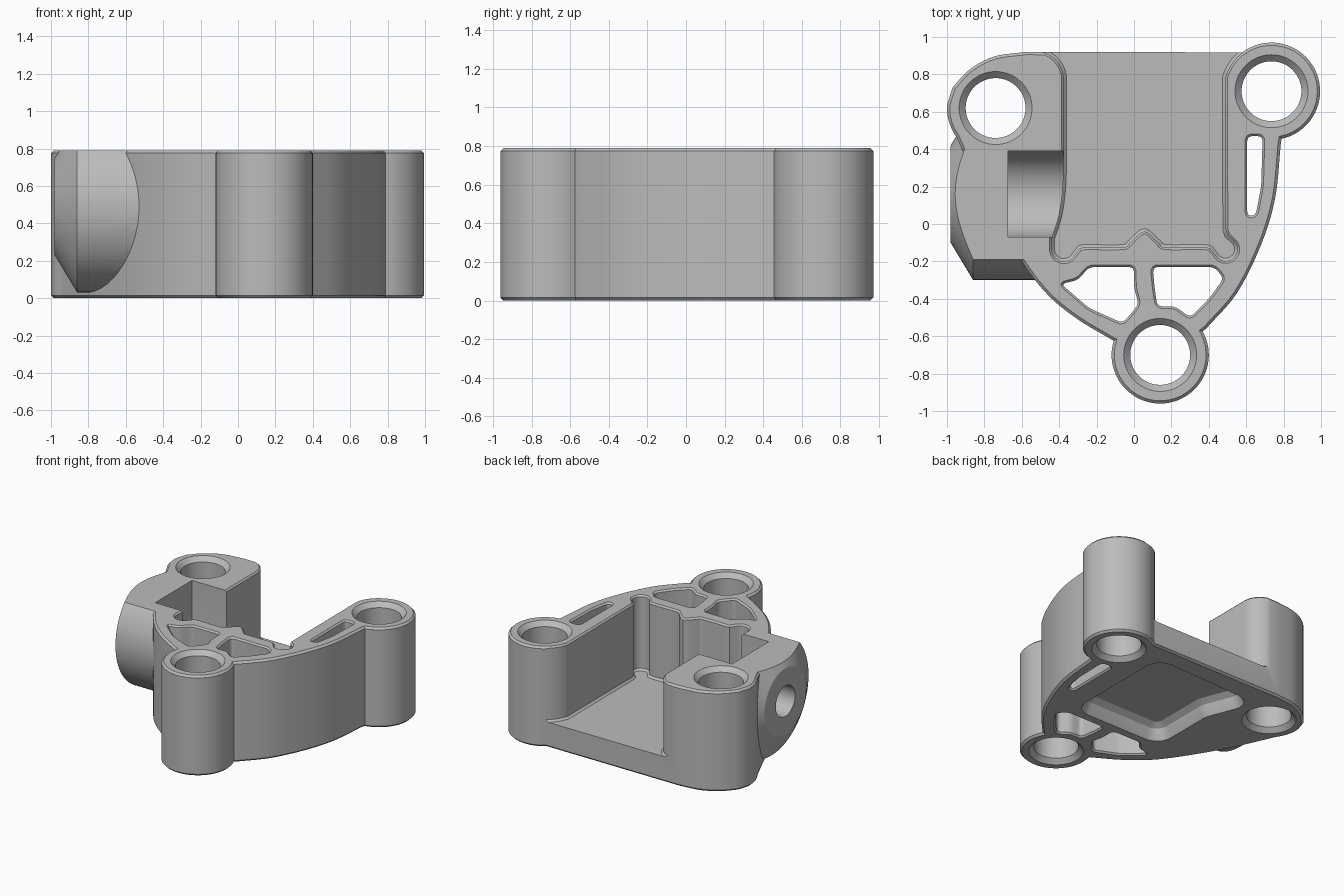
import bpy, bmesh
from math import sin, cos, radians
from mathutils import Vector, Matrix

cube = bpy.data.objects.get("Cube")
if cube:
    bpy.data.objects.remove(cube, do_unlink=True)

grey = bpy.data.materials.new("plain grey")
grey.use_nodes = True
COLOUR = (0.5, 0.5, 0.5, 1)
grey.diffuse_color = COLOUR
grey.node_tree.nodes["Principled BSDF"].inputs["Base Color"].default_value = COLOUR

TOP = 0.79
FLOOR = 0.2
POST_R = 0.26
POST_BACK_RIGHT = (-0.74, 0.62)
POST_BACK_LEFT = (0.735, 0.71)
POST_FRONT = (0.14, -0.70)
AXIS = (0.16, 0.49)                      # sideways bore axis as (y, z)
ALONG_X = Matrix(((0, 0, 1, 0), (1, 0, 0, 0), (0, 1, 0, 0), (0, 0, 0, 1)))


def arc(centre, r, a0, a1, n=16):
    steps = [radians(a0 + (a1 - a0) * i / n) for i in range(n + 1)]
    return [(centre[0] + r * cos(a), centre[1] + r * sin(a)) for a in steps]


def circle(centre, r, n=64):
    return arc(centre, r, 0, 360, n)[:-1]


def curve(points, n=5):
    """Smooth path through the points."""
    p = [Vector(q) for q in points]
    p = [2 * p[0] - p[1]] + p + [2 * p[-1] - p[-2]]
    out = []
    for a, b, c, d in zip(p, p[1:], p[2:], p[3:]):
        for i in range(n):
            t = i / n
            out.append(tuple(0.5 * (2 * b + (c - a) * t + (2 * a - 5 * b + 4 * c - d) * t * t
                                    + (3 * b - a - 3 * c + d) * t ** 3)))
    return out + [tuple(p[-2])]


def rounded(points, r=0.03, n=4):
    """Closed polygon with its corners rounded off."""
    p = [Vector(q) for q in points]
    out = []
    for i, b in enumerate(p):
        a, c = p[i - 1], p[(i + 1) % len(p)]
        s = b + (a - b).normalized() * min(r, (a - b).length * 0.45)
        e = b + (c - b).normalized() * min(r, (c - b).length * 0.45)
        for k in range(n + 1):
            t = k / n
            out.append(tuple(s * (1 - t) ** 2 + b * 2 * t * (1 - t) + e * t * t))
    return out


def offset(points, d):
    p = [Vector(q) for q in points]
    out = []
    for i, b in enumerate(p):
        u = (b - p[i - 1]).normalized()
        v = (p[(i + 1) % len(p)] - b).normalized()
        m = Vector((u.y + v.y, -u.x - v.x)).normalized()
        out.append(b + m * d / max(0.5, m.dot(Vector((u.y, -u.x)))))
    return out


def prism(name, points, levels, matrix=None):
    """Loft an outline through (height, outward offset) levels."""
    clean = [q for i, q in enumerate(points)
             if (Vector(q) - Vector(points[i - 1])).length > 0.002]
    area = sum(a[0] * b[1] - b[0] * a[1] for a, b in zip(clean, clean[1:] + clean[:1]))
    if area < 0:
        clean.reverse()
    bm = bmesh.new()
    rings = [[bm.verts.new((q.x, q.y, z)) for q in offset(clean, d)] for z, d in levels]
    n = len(clean)
    for lo, hi in zip(rings, rings[1:]):
        for i in range(n):
            j = (i + 1) % n
            bm.faces.new((lo[i], lo[j], hi[j], hi[i]))
    bm.faces.new(rings[0][::-1])
    bm.faces.new(rings[-1])
    if matrix:
        bm.transform(matrix)
    mesh = bpy.data.meshes.new(name)
    bm.to_mesh(mesh)
    bm.free()
    mesh.materials.append(grey)
    obj = bpy.data.objects.new(name, mesh)
    bpy.context.scene.collection.objects.link(obj)
    return obj


def volume(mesh):
    bm = bmesh.new()
    bm.from_mesh(mesh)
    result = abs(bm.calc_volume())
    bm.free()
    return result


def combine(target, tool, operation):
    """Boolean that keeps the first solver result with a sensible volume."""
    before = volume(target.data)
    mod = target.modifiers.new(operation, "BOOLEAN")
    mod.operation, mod.object = operation, tool
    accepted = None
    for solver in ("EXACT", "MANIFOLD", "FLOAT"):
        mod.solver = solver
        graph = bpy.context.evaluated_depsgraph_get()
        mesh = bpy.data.meshes.new_from_object(target.evaluated_get(graph))
        after = volume(mesh)
        if abs(after - before) > 0.001 and 0.4 < after / before < 1.5:
            accepted = mesh
            break
    target.modifiers.remove(mod)
    if accepted:
        target.data = accepted
    bpy.data.objects.remove(tool, do_unlink=True)


def cut(points, levels, matrix=None):
    combine(body, prism("cutter", points, levels, matrix), "DIFFERENCE")


def cut_through(points, c):
    """Opening through the full height with chamfers of size c."""
    e = 0.002
    cut(points, [(-e, c + e), (c, 0), (TOP - c, 0), (TOP + e, c + e)])


# Outer body: three posts joined by a straight back and curved arms
outline = arc(POST_BACK_LEFT, POST_R, -78, 127, 40)
outline += curve([(-0.58, 0.92), (-0.75, 0.895), (-0.88, 0.825), (-0.97, 0.73)])
outline += arc(POST_BACK_RIGHT, POST_R, 176, 216, 8)
outline += curve([(-0.92, 0.40), (-0.78, 0.1), (-0.6, -0.2), (-0.46, -0.38),
                  (-0.3, -0.51), (-0.125, -0.615)])
outline += arc(POST_FRONT, POST_R, 163, 389, 44)
outline += curve([(0.385, -0.56), (0.55, -0.37), (0.68, -0.11), (0.755, 0.14), (0.785, 0.43)])
body = prism("bracket_body", outline,
             [(0, -0.015), (0.015, 0), (TOP - 0.015, 0), (TOP, -0.015)])

# Chamfered side boss, trimmed level with the top
boss = prism("side_boss", circle(AXIS, 0.46, 96),
             [(-0.98, -0.2), (-0.86, 0), (-0.45, 0)], ALONG_X)
trim = prism("trim", [(-2, -2), (2, -2), (2, 2), (-2, 2)], [(-1, 0), (TOP, 0)])
combine(boss, trim, "INTERSECT")
combine(body, boss, "UNION")

# Main pocket, open at the back, with corner reliefs and a centre bump
pocket = [(0.58, 1.1), (-0.53, 1.1)] + arc((-0.53, 0.77), 0.155, 90, 0, 10)
pocket += curve([(-0.375, 0.39), (-0.38, 0.2), (-0.4, 0.05), (-0.44, -0.08)], 4)
pocket += arc((-0.375, -0.135), 0.065, 180, 320, 10)
pocket += curve([(-0.29, -0.13), (-0.25, -0.125), (-0.06, -0.125), (-0.02, -0.1),
                 (0.055, -0.04), (0.13, -0.1), (0.17, -0.125), (0.38, -0.125), (0.42, -0.145)], 4)
pocket += arc((0.49, -0.135), 0.063, 210, 395, 12)
pocket += [(0.5, -0.06), (0.49, -0.03)] + arc(POST_BACK_LEFT, 0.258, 164, 127, 8)
cut(pocket, [(FLOOR, -0.015), (FLOOR + 0.015, 0), (TOP - 0.012, 0), (TOP + 0.002, 0.014)])

# Round-bottomed channel and screw hole in the side boss
y, z = AXIS
channel = arc(AXIS, 0.23, 180, 360, 32) + [(y + 0.23, 1), (y - 0.23, 1)]
cut(channel, [(-0.675, 0), (-0.3, 0)], ALONG_X)
cut(circle(AXIS, 0.12, 40), [(-1.1, 0), (-0.6, 0)], ALONG_X)

# Post holes
for post in (POST_BACK_RIGHT, POST_BACK_LEFT, POST_FRONT):
    cut_through(circle(post, 0.16), 0.035)

# Weight-saving windows beside the ribs
front_right_window = [(-0.39, -0.32), (-0.3, -0.3), (-0.24, -0.23), (0, -0.23), (0, -0.34),
                      (0.025, -0.43), (-0.06, -0.53), (-0.24, -0.45)]
front_left_window = [(0.1, -0.23), (0.43, -0.23), (0.48, -0.29), (0.4, -0.4), (0.3, -0.5),
                     (0.22, -0.44), (0.125, -0.44), (0.11, -0.34)]
side_window = [(0.605, 0.47), (0.605, 0.045), (0.65, 0.045), (0.68, 0.2), (0.688, 0.47)]
for window in (front_right_window, front_left_window, side_window):
    cut_through(rounded(window), 0.012)

# Shallow sloped recess under the floor
recess = [(0.34, 0.69), (-0.39, 0.66), (-0.28, 0.38), (-0.28, -0.07), (0.34, -0.07)]
cut(rounded(recess, 0.05, 5), [(-0.005, 0.09), (0.015, 0.075), (0.08, 0.045), (0.11, 0)])

bpy.ops.object.select_all(action="DESELECT")
body.select_set(True)
bpy.context.view_layer.objects.active = body
bpy.ops.object.shade_smooth_by_angle(angle=radians(28))
